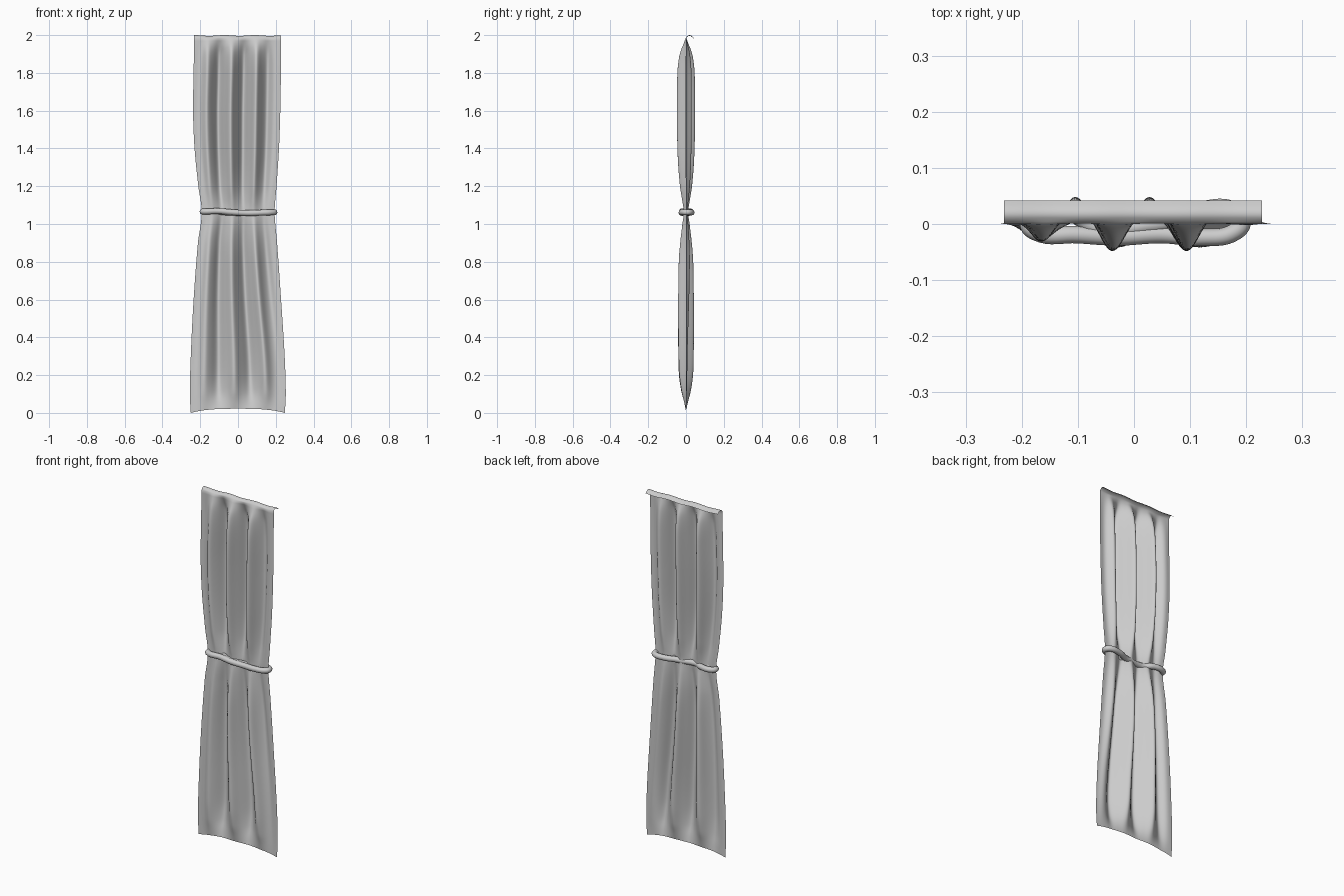
import bpy, bmesh, math

if "Cube" in bpy.data.objects:
    bpy.data.objects.remove(bpy.data.objects["Cube"])

def interp(table, z):
    # Smooth Hermite curve through rows of (z, value)
    n = len(table)
    if z <= table[0][0]:
        return table[0][1]
    if z >= table[-1][0]:
        return table[-1][1]
    i = next(k for k in range(n - 1) if table[k + 1][0] >= z)
    def slope(k):
        a, b = table[max(k - 1, 0)], table[min(k + 1, n - 1)]
        return (b[1] - a[1]) / (b[0] - a[0])
    (z0, v0), (z1, v1) = table[i], table[i + 1]
    h = z1 - z0
    t = (z - z0) / h
    return ((2*t**3 - 3*t*t + 1) * v0 + (t**3 - 2*t*t + t) * h * slope(i)
            + (3*t*t - 2*t**3) * v1 + (t**3 - t*t) * h * slope(i + 1))

# Side outlines, fold depth, pleat spacing and pleat position over height
LEFT = [(0, -.25), (.1, -.255), (.3, -.25), (.6, -.235), (.9, -.212), (1.06, -.192),
        (1.2, -.21), (1.4, -.23), (1.6, -.238), (1.8, -.235), (2, -.232)]
RIGHT = [(0, .248), (.1, .253), (.3, .247), (.6, .228), (.9, .207), (1.06, .194),
         (1.2, .204), (1.4, .217), (1.6, .224), (1.8, .227), (2, .228)]
DEPTH = [(.0, .002), (.04, .01), (.1, .024), (.2, .036), (.4, .039), (.6, .039), (.8, .036),
         (.9, .029), (1.0, .018), (1.06, .011), (1.12, .018), (1.2, .03), (1.35, .041),
         (1.55, .045), (1.8, .043), (1.9, .031), (1.96, .01), (1.985, .001)]
PERIOD = [(0, .156), (.3, .152), (.7, .142), (1.06, .136), (1.4, .134), (2, .132)]
RIDGE = [(0, -.018), (.3, -.022), (.7, -.034), (1.06, -.04), (1.4, -.036), (2, -.034)]

COLS, ROWS = 150, 130
TOP = 1.985

def cloth_point(u, v):
    z = TOP * v
    l, r = interp(LEFT, z), interp(RIGHT, z)
    x = l + (r - l) * u
    s = -.235 + .465 * u
    phase = 2 * math.pi * (s - interp(RIDGE, z)) / interp(PERIOD, z)
    # pleats fade out toward the side edges
    t = min(1, min(u, 1 - u) / .25)
    wave = math.cos(phase) + .06 * math.cos(3 * phase)
    y = -interp(DEPTH, z) * t * t * (3 - 2 * t) * wave
    # hem arches up between the two lower corners
    z += .022 * (1 - abs(2 * u - 1) ** 3) * max(0, 1 - z / .5)
    return x, y, z

bm = bmesh.new()
rows = [[bm.verts.new(cloth_point(i / COLS, j / ROWS)) for i in range(COLS + 1)]
        for j in range(ROWS + 1)]
# Rod hook folded over at the top, slightly wavy
for y, z in [(.004, 1.99), (.011, 1.996), (.018, 1.998), (.026, 1.996), (.034, 1.99), (.042, 1.982)]:
    rows.append([bm.verts.new((-.232 + .46 * i / COLS, y, z + .002 * math.cos(.12 * i)))
                 for i in range(COLS + 1)])
for a, b in zip(rows, rows[1:]):
    for i in range(COLS):
        bm.faces.new((a[i], a[i + 1], b[i + 1], b[i]))
for f in bm.faces:
    f.smooth = True
me = bpy.data.meshes.new("curtain_cloth")
bm.to_mesh(me)
bm.free()
bpy.context.collection.objects.link(bpy.data.objects.new("curtain_cloth", me))

# Tieback cord: closed loop, its back run sinking into the pleats
path = [(-.188, 0, 1.066), (-.175, -.014, 1.066), (-.1, -.019, 1.068), (-.03, -.023, 1.062),
        (.05, -.019, 1.058), (.12, -.024, 1.06), (.18, -.014, 1.062), (.193, .004, 1.062),
        (.18, .023, 1.062), (.12, .025, 1.06), (.06, .004, 1.058), (.02, -.003, 1.058),
        (-.03, -.01, 1.06), (-.07, -.006, 1.062), (-.11, .018, 1.066), (-.172, .018, 1.066)]
cu = bpy.data.curves.new("tieback_cord", 'CURVE')
cu.dimensions = '3D'
cu.bevel_depth = .0155
cu.bevel_resolution = 4
cu.resolution_u = 8
sp = cu.splines.new('BEZIER')
sp.bezier_points.add(len(path) - 1)
for p, co in zip(sp.bezier_points, path):
    p.co = co
    p.handle_left_type = p.handle_right_type = 'AUTO'
sp.use_cyclic_u = True
bpy.context.collection.objects.link(bpy.data.objects.new("tieback_cord", cu))
